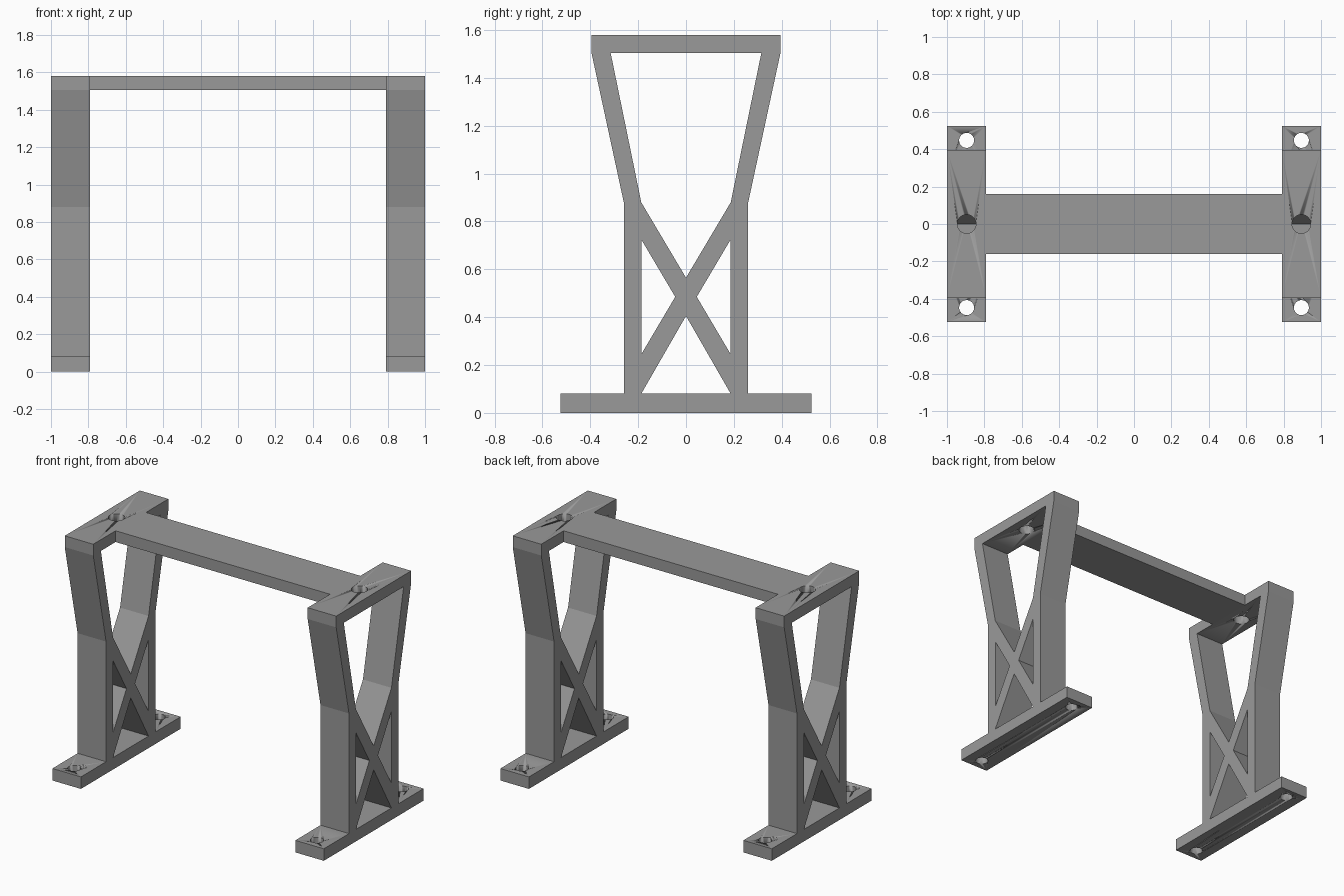
import bpy, bmesh
from mathutils import Matrix, Vector

if "Cube" in bpy.data.objects:
    bpy.data.objects.remove(bpy.data.objects["Cube"])

X_IN, X_OUT = 0.79, 1.0          # width range of each end frame
X_MID = (X_IN + X_OUT) / 2
Z_BEAM, Z_TOP = 1.505, 1.58

grey = bpy.data.materials.new("grey")
grey.diffuse_color = (0.32, 0.32, 0.32, 1)
grey.use_nodes = True
grey.node_tree.nodes["Principled BSDF"].inputs["Base Color"].default_value = grey.diffuse_color


def add_object(name, bm):
    bmesh.ops.recalc_face_normals(bm, faces=bm.faces)
    mesh = bpy.data.meshes.new(name)
    bm.to_mesh(mesh)
    bm.free()
    mesh.materials.append(grey)
    obj = bpy.data.objects.new(name, mesh)
    bpy.context.collection.objects.link(obj)
    return obj


def flip(points):
    return [(-y, z) for y, z in reversed(points)]


# Side profile (y, z): foot, upright, flared arm and top bar, plus openings
half = [(0.525, 0), (0.525, 0.08), (0.26, 0.08), (0.26, 0.88),
        (0.395, Z_BEAM), (0.395, Z_TOP)]
outline = half + flip(half)
upper_opening = [(0, 0.565), (0.187, 0.88), (0.315, Z_BEAM),
                 (-0.315, Z_BEAM), (-0.187, 0.88)]
lower_opening = [(-0.187, 0.08), (0.187, 0.08), (0, 0.405)]
side_opening = [(0.187, 0.245), (0.187, 0.725), (0.045, 0.485)]

# End frame: filled profile extruded across its width
bm = bmesh.new()
edges = []
for loop in (outline, upper_opening, lower_opening, side_opening, flip(side_opening)):
    verts = [bm.verts.new((X_IN, y, z)) for y, z in loop]
    edges += [bm.edges.new((a, b)) for a, b in zip(verts, verts[1:] + verts[:1])]
bmesh.ops.triangle_fill(bm, edges=edges, use_beauty=True, normal=(1, 0, 0))
ext = bmesh.ops.extrude_face_region(bm, geom=bm.faces[:], use_keep_orig=True)
moved = [g for g in ext["geom"] if isinstance(g, bmesh.types.BMVert)]
bmesh.ops.translate(bm, verts=moved, vec=Vector((X_OUT - X_IN, 0, 0)))
bmesh.ops.dissolve_limit(bm, angle_limit=0.01, verts=bm.verts[:], edges=bm.edges[:])
frame = add_object("end_frame", bm)

# Bolt holes: two through the foot, one through the top bar
bm = bmesh.new()
for y, z, radius in ((-0.447, 0.04, 0.04), (0.447, 0.04, 0.04), (0, 1.54, 0.05)):
    bmesh.ops.create_cone(bm, cap_ends=True, segments=40, radius1=radius,
                          radius2=radius, depth=0.2,
                          matrix=Matrix.Translation((X_MID, y, z)))
cutter = add_object("hole_cutter", bm)
cutter.hide_render = True
cutter.hide_set(True)

cut = frame.modifiers.new("holes", 'BOOLEAN')
cut.operation = 'DIFFERENCE'
cut.solver = 'EXACT'
cut.object = cutter

# Second end frame on the opposite side
mirror = frame.modifiers.new("mirror", 'MIRROR')
mirror.use_mirror_merge = False

# Cross beam joining the two frames
bm = bmesh.new()
bmesh.ops.create_cube(bm, size=1, matrix=Matrix.Translation((0, 0, (Z_BEAM + Z_TOP) / 2))
                      @ Matrix.Diagonal((2 * X_IN, 0.32, Z_TOP - Z_BEAM, 1)))
add_object("cross_beam", bm)

# Smooth hole walls, sharp edges elsewhere
bpy.ops.object.select_all(action='DESELECT')
frame.select_set(True)
cutter.hide_set(False)
cutter.select_set(True)
bpy.context.view_layer.objects.active = frame
bpy.ops.object.shade_smooth_by_angle(angle=0.17)
cutter.hide_set(True)
